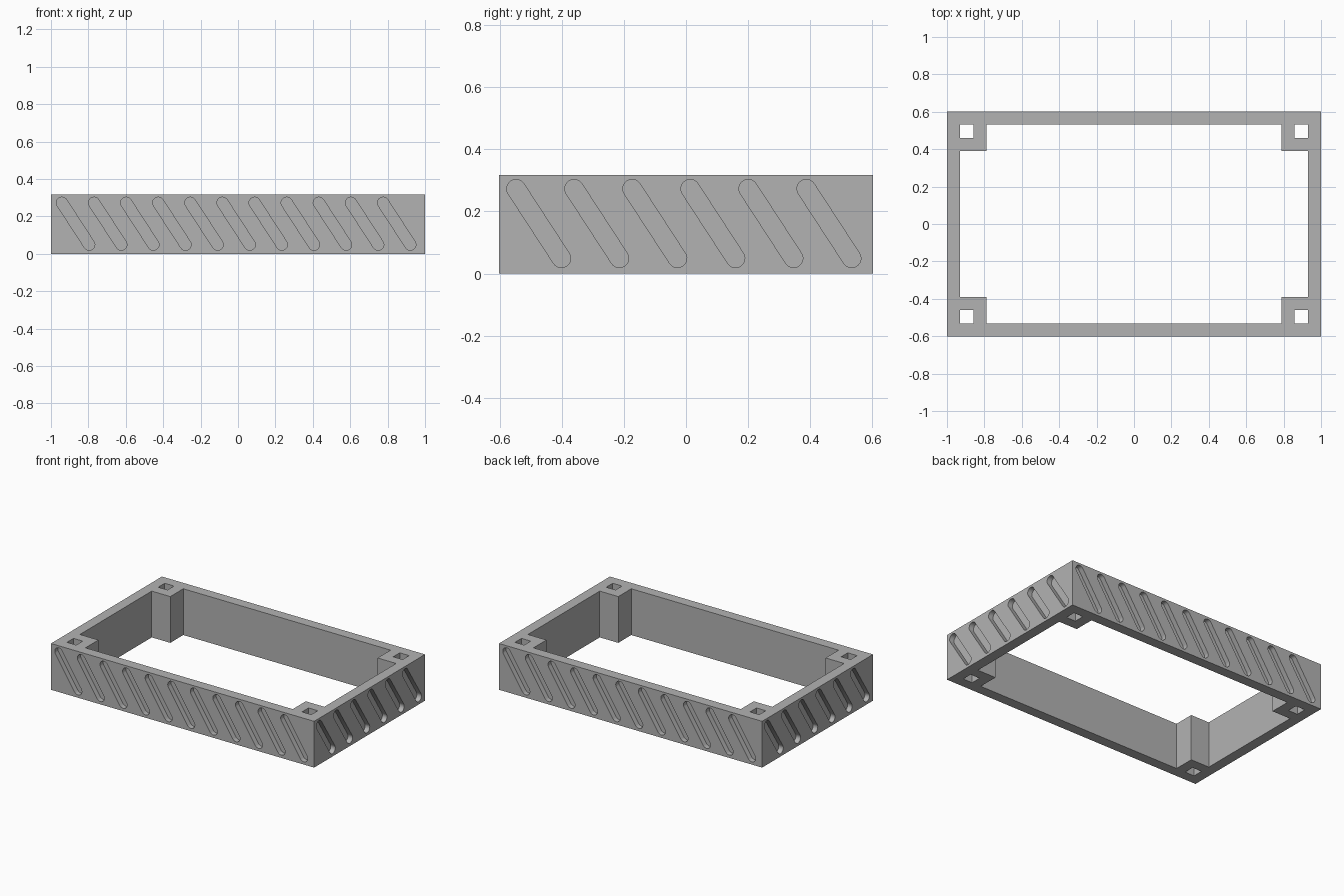
import bpy
from math import atan2, cos, hypot, pi, sin
from mathutils import Matrix

cube = bpy.data.objects.get("Cube")
if cube:
    bpy.data.objects.remove(cube)

HX, HY, H = 1.0, 0.602, 0.318      # half length, half width, height
WALL, POST = 0.071, 0.212          # wall thickness, corner post size
RADIUS, DEPTH = 0.03, 0.035        # slot radius and depth

grey = bpy.data.materials.new("plain grey")
grey.use_nodes = True
colour = (0.45, 0.45, 0.45, 1)
grey.diffuse_color = colour
grey.node_tree.nodes["Principled BSDF"].inputs["Base Color"].default_value = colour


def slab(name, outlines, thickness):
    """Solid from closed 2D outlines; an outline inside another is a hole."""
    curve = bpy.data.curves.new(name, "CURVE")
    curve.dimensions = "2D"
    curve.fill_mode = "BOTH"
    curve.extrude = thickness / 2
    for points in outlines:
        spline = curve.splines.new("POLY")
        spline.points.add(len(points) - 1)
        for p, (x, y) in zip(spline.points, points):
            p.co = (x, y, 0, 1)
        spline.use_cyclic_u = True
    obj = bpy.data.objects.new(name, curve)
    bpy.context.collection.objects.link(obj)
    activate(obj)
    bpy.ops.object.convert(target="MESH")
    obj = bpy.context.object
    bpy.ops.object.mode_set(mode="EDIT")
    bpy.ops.mesh.select_all(action="SELECT")
    bpy.ops.mesh.remove_doubles(threshold=0.0001)
    bpy.ops.mesh.normals_make_consistent(inside=False)
    bpy.ops.object.mode_set(mode="OBJECT")
    return obj


def activate(obj):
    bpy.ops.object.select_all(action="DESELECT")
    obj.select_set(True)
    bpy.context.view_layer.objects.active = obj


def rect(x0, x1, y0, y1):
    return [(x0, y0), (x1, y0), (x1, y1), (x0, y1)]


def slot(centre, half_run=0.073, half_rise=0.112, steps=12):
    """Round-ended slot leaning from top left to bottom right."""
    length = hypot(half_run, half_rise)
    lean = atan2(-half_rise, half_run)
    points = []
    for end in (1, -1):
        for i in range(steps + 1):
            a = -pi / 2 + pi * i / steps + (0 if end > 0 else pi)
            u, v = end * length + RADIUS * cos(a), RADIUS * sin(a)
            points.append((centre + u * cos(lean) - v * sin(lean),
                           0.161 + u * sin(lean) + v * cos(lean)))
    return points


# Frame outline, inner opening stepped around the corner posts, post holes
ix, iy, px, py = HX - WALL, HY - WALL, HX - POST, HY - POST
opening = []
for sx, sy in ((1, 1), (-1, 1), (-1, -1), (1, -1)):
    corner = [(sx * ix, sy * py), (sx * px, sy * py), (sx * px, sy * iy)]
    opening += corner if sx * sy > 0 else corner[::-1]
holes = [rect(*sorted((sx * ix, sx * (ix - WALL))), *sorted((sy * iy, sy * (iy - WALL))))
         for sx in (1, -1) for sy in (1, -1)]
frame = slab("frame", [rect(-HX, HX, -HY, HY), opening] + holes, H)
frame.data.transform(Matrix.Translation((0, 0, H / 2)))

# Slanted slots cut into each outer face
sides = (("front", 0, HY, 11, 0.1717, -0.010), ("left", 1, HX, 6, 0.187, -0.007),
         ("back", 2, HY, 11, 0.1717, -0.010), ("right", 3, HX, 6, 0.187, -0.007))
cutters = []
for name, turn, reach, count, step, shift in sides:
    outlines = [slot(shift + (i - (count - 1) / 2) * step) for i in range(count)]
    cutter = slab(name + "_slot_cutter", outlines, DEPTH * 2)
    cutter.data.transform(Matrix.Rotation(turn * pi / 2, 4, "Z")
                          @ Matrix.Translation((0, -reach, 0))
                          @ Matrix.Rotation(pi / 2, 4, "X"))
    cutter.hide_render = True
    cutters.append(cutter)
    cut = frame.modifiers.new(name + " slots", "BOOLEAN")
    cut.operation, cut.solver, cut.object = "DIFFERENCE", "EXACT", cutter

activate(frame)
bpy.ops.object.convert(target="MESH")
frame = bpy.context.object
for cutter in cutters:
    bpy.data.objects.remove(cutter)

frame.data.materials.clear()
frame.data.materials.append(grey)
activate(frame)
bpy.ops.object.shade_smooth_by_angle(angle=pi / 6)
